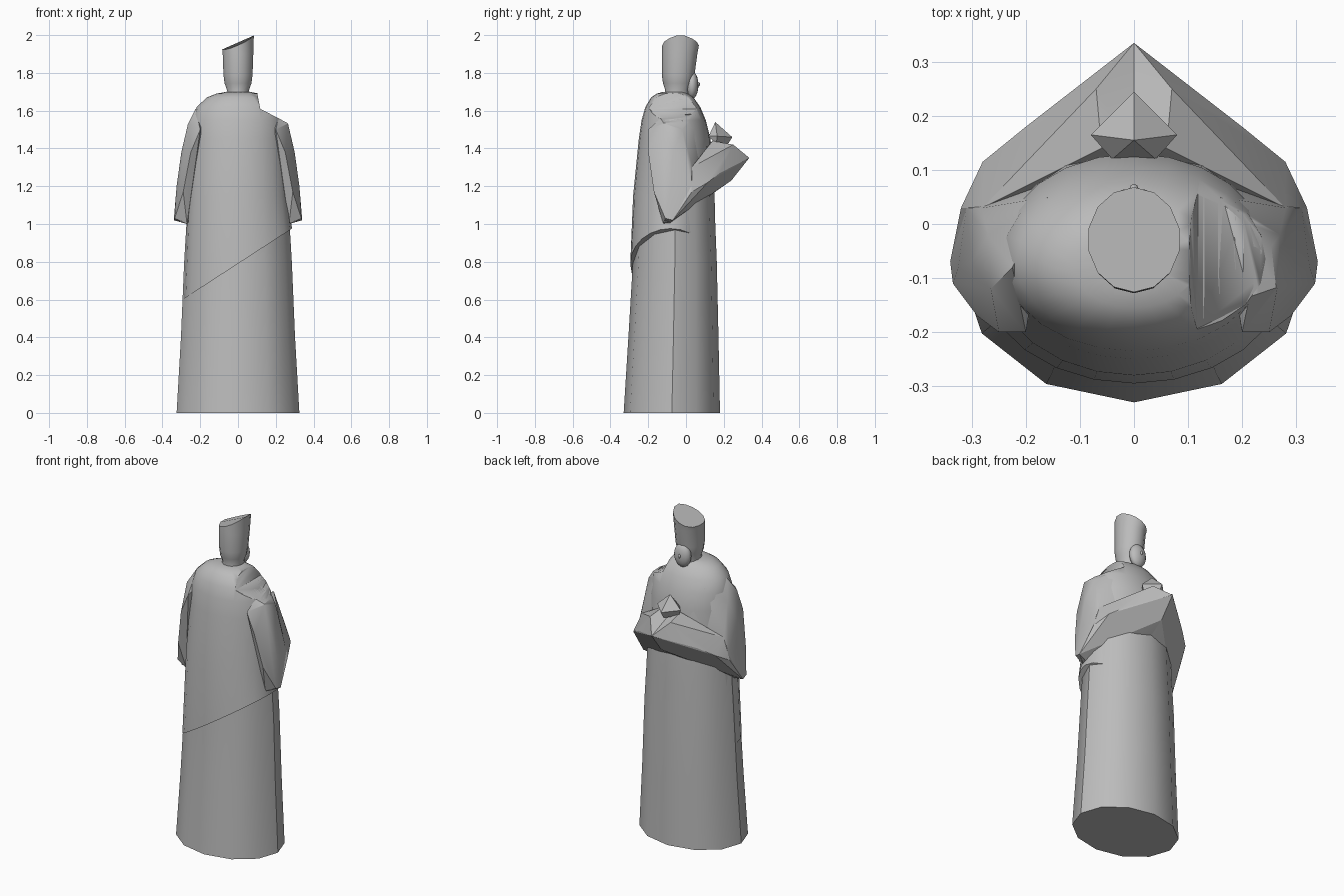
import bpy, bmesh, math

cube = bpy.data.objects.get("Cube")
if cube:
    bpy.data.objects.remove(cube, do_unlink=True)

stone = bpy.data.materials.new("grey_stone")
stone.use_nodes = True
stone.diffuse_color = (0.5, 0.5, 0.5, 1)
stone.node_tree.nodes["Principled BSDF"].inputs["Base Color"].default_value = (0.5, 0.5, 0.5, 1)


def finish(name, bm, angle=35):
    """Turn a bmesh into a stone object, smooth except at sharp edges."""
    bmesh.ops.recalc_face_normals(bm, faces=bm.faces)
    mesh = bpy.data.meshes.new(name)
    bm.to_mesh(mesh)
    bm.free()
    mesh.materials.append(stone)
    obj = bpy.data.objects.new(name, mesh)
    bpy.context.collection.objects.link(obj)
    bpy.ops.object.select_all(action='DESELECT')
    obj.select_set(True)
    bpy.context.view_layer.objects.active = obj
    bpy.ops.object.shade_smooth_by_angle(angle=math.radians(angle))
    return obj


def loft(name, rings, sides, shape=None, angle=35):
    """Stack oval rings (z, half width, back y, front y) into a closed solid."""
    bm = bmesh.new()
    loops = []
    for i, (z, rx, y0, y1) in enumerate(rings):
        loop = []
        for k in range(sides):
            a = 2 * math.pi * k / sides - math.pi / 2
            x = rx * math.cos(a)
            y = (y0 + y1) / 2 + (y1 - y0) / 2 * math.sin(a)
            loop.append(bm.verts.new((x, y, shape(i, x, y, z) if shape else z)))
        loops.append(loop)
    for low, high in zip(loops, loops[1:]):
        for k in range(sides):
            n = (k + 1) % sides
            bm.faces.new((low[k], low[n], high[n], high[k]))
    bm.faces.new(loops[0][::-1])
    bm.faces.new(loops[-1])
    return finish(name, bm, angle)


def hull(name, points, side=1, angle=20):
    """Faceted solid wrapped around a few points."""
    bm = bmesh.new()
    for x, y, z in points:
        bm.verts.new((x * side, y, z))
    out = bmesh.ops.convex_hull(bm, input=bm.verts)
    loose = {v for v in out["geom_interior"] if isinstance(v, bmesh.types.BMVert)}
    bmesh.ops.delete(bm, geom=list(loose), context='VERTS')
    return finish(name, bm, angle)


def ball(name, centre, size, segments=16):
    bm = bmesh.new()
    bmesh.ops.create_uvsphere(bm, u_segments=segments, v_segments=10, radius=1)
    for v in bm.verts:
        v.co = [c + s * p for c, s, p in zip(centre, size, v.co)]
    return finish(name, bm, 50)


# Long robe with rounded shoulders
shoulders = [(1.45, .25, -.25, .13), (1.55, .243, -.235, .105), (1.62, .218, -.215, .075),
             (1.67, .165, -.185, .04), (1.69, .115, -.155, .01), (1.7, .06, -.12, 0)]
robe = loft("robe", [(0, .325, -.33, .18), (.4, .302, -.305, .172), (.8, .285, -.281, .163),
                     (1.0, .273, -.272, .155), (1.2, .262, -.265, .15)] + shoulders, 12)

# Cape with a slanted hem over the rear
cape = loft("cape", [(.79, .286, -.295, .13), (1.15, .265, -.28, .13)] + shoulders, 24,
            lambda i, x, y, z: z + .65 * x if i == 0 else z, 45)

# Wide sleeves, bent at the elbow and meeting at the hands
upper_points = [(.34, -.07, 1.02), (.335, -.11, 1.03), (.27, -.12, 1.0), (.29, -.17, 1.17),
                (.325, -.08, 1.2), (.25, -.2, 1.38), (.3, -.07, 1.38), (.27, -.02, 1.5),
                (.265, -.12, 1.53), (.2, -.2, 1.5), (.225, -.08, 1.61), (.16, .05, 1.58),
                (.28, .03, 1.32), (.15, .08, 1.35), (.31, .03, 1.2)]
fore_points = [(.34, -.07, 1.02), (.3, -.12, 1.01), (.26, -.09, 1.0), (.32, .03, 1.17),
               (.28, .115, 1.22), (.2, .18, 1.27), (.28, .03, 1.3), (.07, .25, 1.42),
               (0, .335, 1.35), (0, .24, 1.23), (0, .15, 1.17), (.06, .14, 1.44),
               (.17, .07, 1.35), (0, .13, 1.43)]
upper_arms = []
for label, side in (("left", 1), ("right", -1)):
    upper_arms.append(hull(label + "_upper_sleeve", upper_points, side, 30))
    hull(label + "_fore_sleeve", fore_points, side)

# Clasped hands
hull("hands", [(0, .155, 1.54), (0, .245, 1.46), (.08, .165, 1.465), (-.08, .165, 1.465),
               (.04, .12, 1.465), (-.04, .12, 1.465), (0, .22, 1.42), (.06, .16, 1.42),
               (-.06, .16, 1.42)])


# Head and tall hat with a broken top
def broken_top(i, x, y, z):
    return z + .44 * x - .2 * abs(y + .03) if i == 5 else z


loft("head_and_hat", [(1.67, .065, -.12, .02), (1.71, .06, -.11, .02), (1.745, .073, -.122, .035),
                      (1.79, .079, -.128, .045), (1.9, .083, -.128, .06),
                      (1.965, .086, -.126, .068)], 14, broken_top)

# Face and nose
ball("face", (0, .032, 1.735), (.054, .034, .072))
ball("nose", (0, .066, 1.74), (.008, .008, .012), 8)

# Broken-off left shoulder
outline = [(.085, 1.78), (.118, 1.61), (.29, 1.52), (.5, 1.5), (.5, 1.78)]
cutter = hull("shoulder_cutter", [(x, y, z) for x, z in outline for y in (-.4, .4)])
cutter.hide_render = True
for obj in (robe, cape, upper_arms[0]):
    cut = obj.modifiers.new("broken_shoulder", 'BOOLEAN')
    cut.operation = 'DIFFERENCE'
    cut.solver = 'EXACT'
    cut.object = cutter
cutter.hide_set(True)
